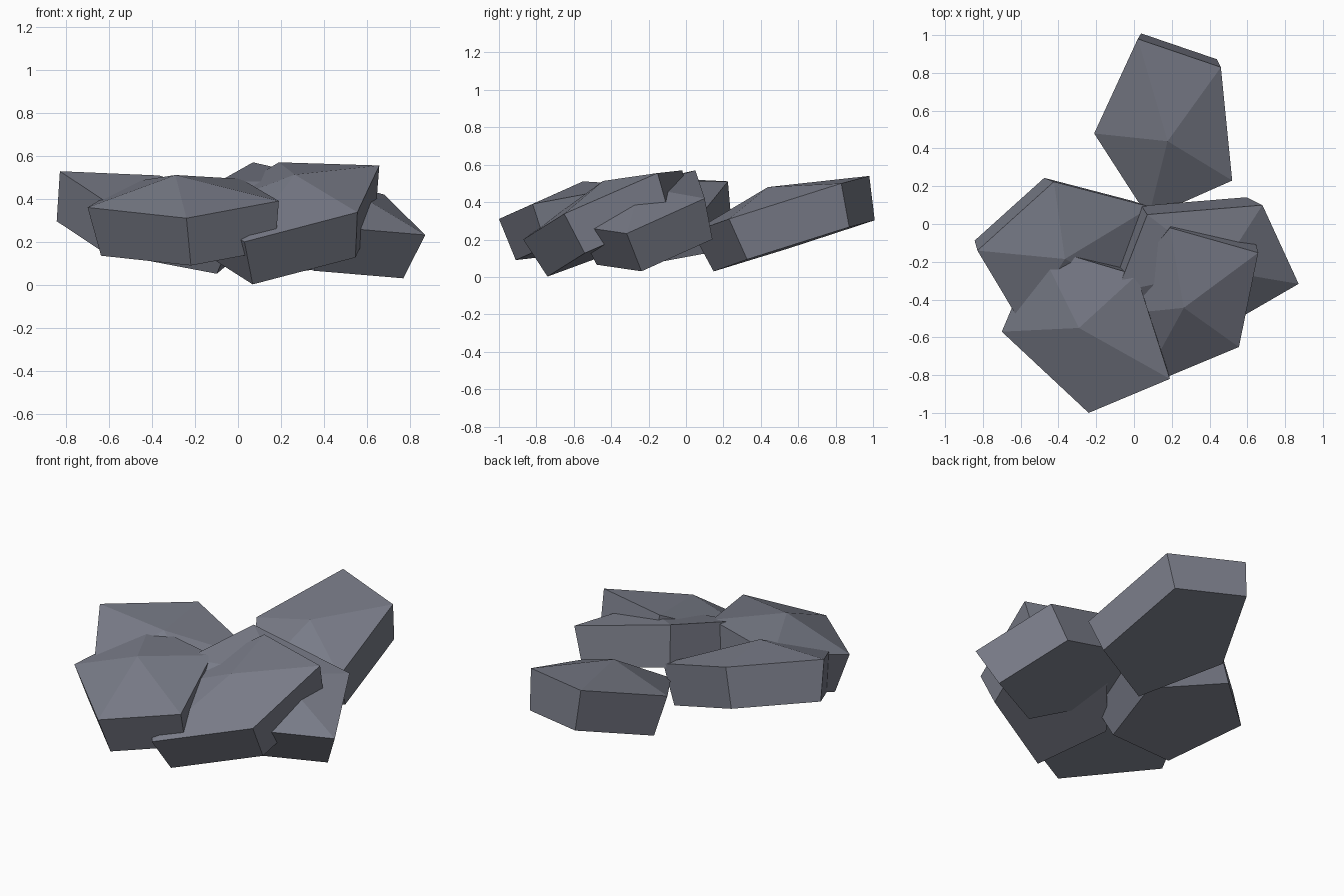
import bpy
from mathutils import Vector

if "Cube" in bpy.data.objects:
    bpy.data.objects.remove(bpy.data.objects["Cube"])

stone = bpy.data.materials.new("slate_grey")
stone.diffuse_color = (0.19, 0.2, 0.245, 1)
stone.use_nodes = True
stone.node_tree.nodes["Principled BSDF"].inputs["Base Color"].default_value = stone.diffuse_color

HEIGHT, PEAK, TAPER = 0.235, 0.105, 0.91

# Every rock is the same five-sided slab, placed by three of its top corners.
ROCKS = {
    "back_rock": ((0.02, 0.98, 0.54), (0.46, 0.83, 0.50), (0.52, 0.23, 0.31)),
    "front_left_rock": ((0.19, -0.82, 0.39), (-0.24, -1.0, 0.31), (-0.70, -0.57, 0.36)),
    "front_right_rock": ((0.03, -0.87, 0.20), (-0.19, -0.49, 0.34), (0.19, -0.02, 0.57)),
    "right_rock": ((-0.09, -0.36, 0.48), (0.07, 0.05, 0.57), (0.68, 0.10, 0.42)),
    "left_rock": ((0.09, 0.09, 0.345), (-0.01, -0.37, 0.26), (-0.59, -0.54, 0.37)),
}


def make_rock(name, corners):
    p1, p2, p3 = (Vector(c) for c in corners)
    u, v = p2 - p1, p3 - p2
    up = v.cross(u).normalized()
    # Top ring, counter-clockwise, with a raised peak
    p4 = p1 - 0.09 * u + 1.6 * v
    p5 = p1 - 0.661 * u + 1.0 * v
    top = [p5, p4, p3, p2, p1]
    peak = p1 + 0.256 * u + 0.786 * v + PEAK * up
    # Flat base, slightly smaller than the top ring
    centre = sum(top, Vector()) / 5
    base = [centre + (p - centre) * TAPER - HEIGHT * up for p in top]

    faces = [tuple(reversed(range(5, 10)))]
    for i in range(5):
        j = (i + 1) % 5
        faces.append((i, j, 10))
        faces.append((i, i + 5, j + 5, j))
    mesh = bpy.data.meshes.new(name)
    mesh.from_pydata(top + base + [peak], [], faces)
    mesh.materials.append(stone)
    bpy.context.collection.objects.link(bpy.data.objects.new(name, mesh))


for rock, points in ROCKS.items():
    make_rock(rock, points)
